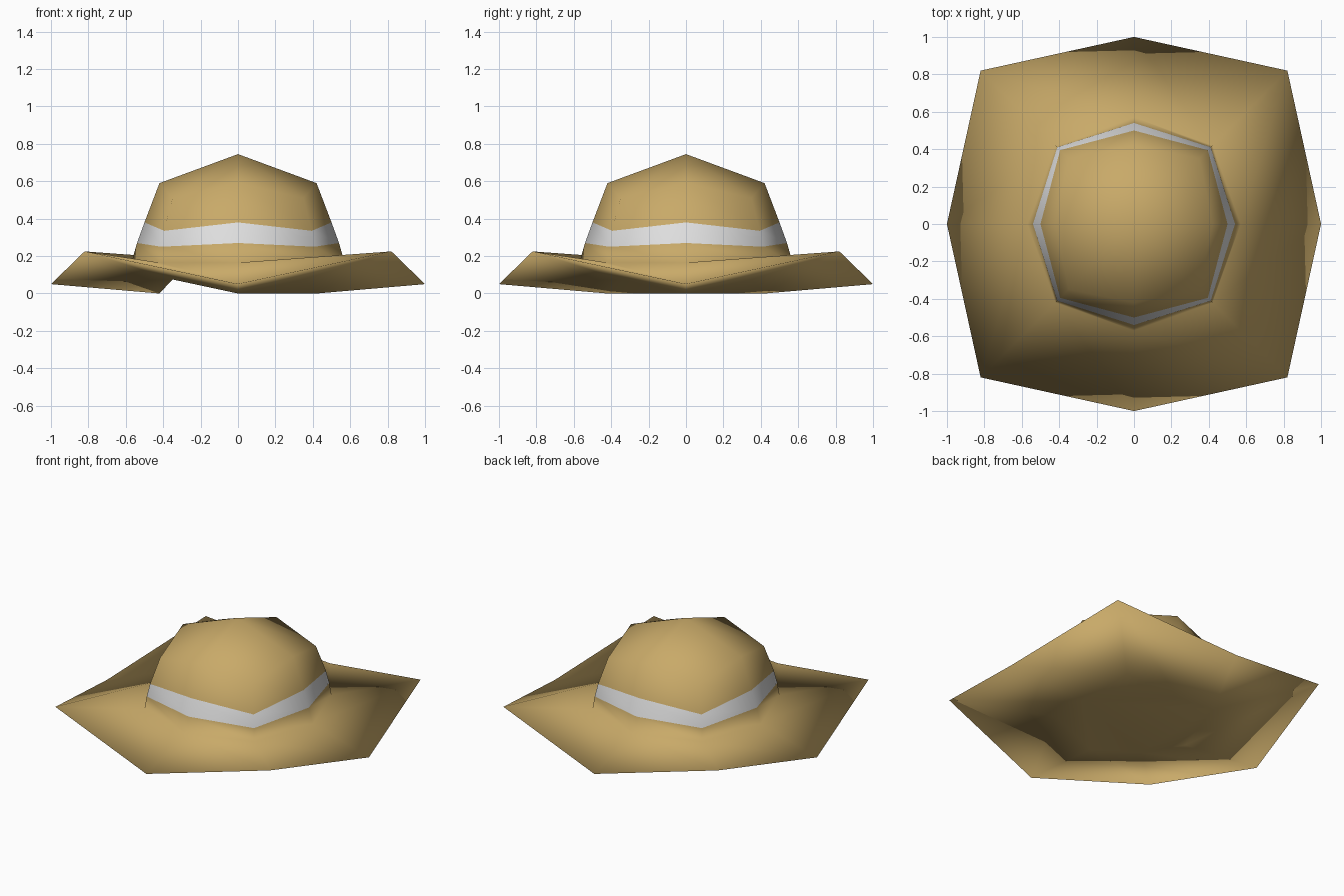
import bpy
import bmesh
from math import cos, sin, pi

cube = bpy.data.objects.get("Cube")
if cube:
    bpy.data.objects.remove(cube, do_unlink=True)


def make_material(name, rgb):
    mat = bpy.data.materials.new(name)
    mat.use_nodes = True
    mat.diffuse_color = (*rgb, 1)
    mat.node_tree.nodes["Principled BSDF"].inputs["Base Color"].default_value = (*rgb, 1)
    return mat


STRAW, RIBBON = 0, 1
SIDES = 8

# Each ring: straight-side radius and height, corner offset and height,
# then the colour of the band of faces that rises from it
RINGS = [
    (0.42, 0.00, 0.35, 0.075, STRAW),   # underside
    (1.00, 0.05, 0.82, 0.225, STRAW),   # brim edge
    (0.57, 0.165, 0.42, 0.165, STRAW),  # crown base
    (0.54, 0.27, 0.41, 0.25, RIBBON),   # ribbon bottom
    (0.50, 0.38, 0.395, 0.335, STRAW),  # ribbon top
    (0.42, 0.59, 0.35, 0.51, STRAW),    # crown shoulder
]
APEX = 0.745


def add_ring(bm, side_r, side_z, corner, corner_z):
    """Octagon alternating between side points and corner points."""
    ring = []
    for i in range(SIDES):
        r, z = (corner * 2 ** 0.5, corner_z) if i % 2 else (side_r, side_z)
        a = 2 * pi * i / SIDES
        ring.append(bm.verts.new((r * cos(a), r * sin(a), z)))
    return ring


def add_face(bm, verts, colour):
    face = bm.faces.new(verts)
    face.material_index = colour
    face.smooth = True


bm = bmesh.new()
rings = [add_ring(bm, *spec[:4]) for spec in RINGS]

# Brim and crown walls
for low, high, spec in zip(rings, rings[1:], RINGS):
    for i in range(SIDES):
        j = (i + 1) % SIDES
        add_face(bm, (low[i], low[j], high[i]), spec[4])
        add_face(bm, (low[j], high[j], high[i]), spec[4])

# Peaked crown top
peak = bm.verts.new((0, 0, APEX))
top = rings[-1]
for i in range(SIDES):
    add_face(bm, (top[i], top[(i + 1) % SIDES], peak), STRAW)

# Closed underside
base = rings[0]
for tri in ((0, 6, 7), (3, 5, 4), (0, 2, 1), (0, 3, 2), (0, 5, 3), (0, 6, 5)):
    add_face(bm, [base[k] for k in tri], STRAW)

bmesh.ops.recalc_face_normals(bm, faces=bm.faces)
mesh = bpy.data.meshes.new("sun_hat")
bm.to_mesh(mesh)
bm.free()

mesh.materials.append(make_material("straw_tan", (0.58, 0.40, 0.14)))
mesh.materials.append(make_material("ribbon_white", (0.74, 0.74, 0.74)))
hat = bpy.data.objects.new("sun_hat", mesh)
bpy.context.collection.objects.link(hat)
